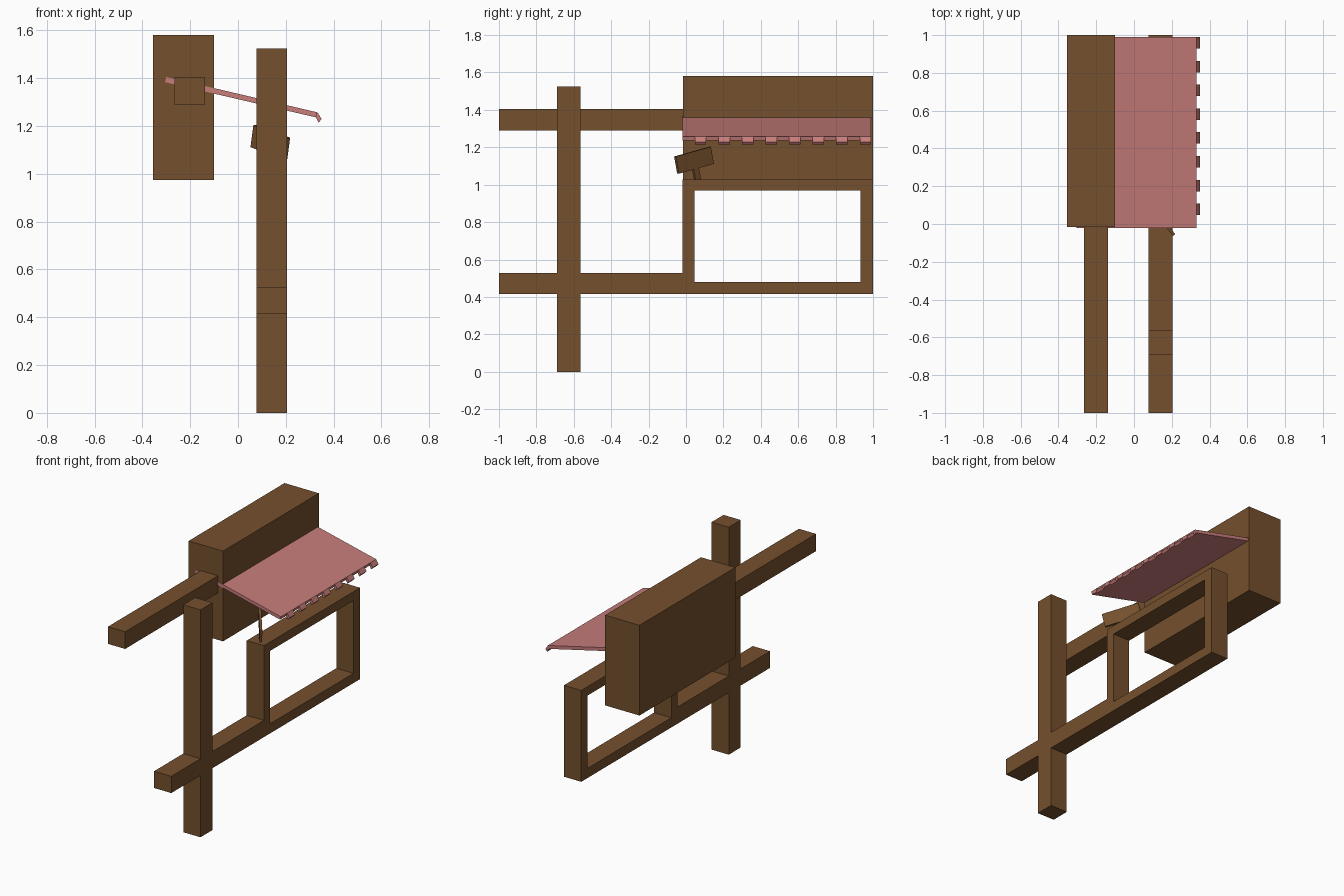
import bpy, bmesh, math
from mathutils import Matrix, Vector

if "Cube" in bpy.data.objects:
    bpy.data.objects.remove(bpy.data.objects["Cube"])


def material(name, rgb):
    m = bpy.data.materials.new(name)
    m.diffuse_color = (*rgb, 1)
    m.use_nodes = True
    m.node_tree.nodes["Principled BSDF"].inputs["Base Color"].default_value = m.diffuse_color
    return m


wood = material("brown_wood", (0.178, 0.08, 0.026))
cloth = material("pink_cloth", (0.57, 0.205, 0.195))


def finish(name, bm, mat):
    bmesh.ops.recalc_face_normals(bm, faces=bm.faces)
    me = bpy.data.meshes.new(name)
    bm.to_mesh(me)
    bm.free()
    me.materials.append(mat)
    ob = bpy.data.objects.new(name, me)
    bpy.context.collection.objects.link(ob)
    return ob


def box(name, x, y, z, mat=wood, matrix=None):
    """Box between the given (min, max) ranges, optionally transformed."""
    bm = bmesh.new()
    bmesh.ops.create_cube(bm, size=1)
    for v in bm.verts:
        v.co = Vector([(a + b) / 2 + c * (b - a) for (a, b), c in zip((x, y, z), v.co)])
    if matrix:
        bm.transform(matrix)
    return finish(name, bm, mat)


def extrude_y(name, profile, spans, mat):
    """Extrude an xz profile along y once for each (start, end) span."""
    bm = bmesh.new()
    for y0, y1 in spans:
        face = bm.faces.new([bm.verts.new((px, y0, pz)) for px, pz in profile])
        ext = bmesh.ops.extrude_face_region(bm, geom=[face])
        new = [e for e in ext["geom"] if isinstance(e, bmesh.types.BMVert)]
        bmesh.ops.translate(bm, verts=new, vec=(0, y1 - y0, 0))
    return finish(name, bm, mat)


# Back cabinet and its upper beam
box("cabinet", (-0.355, -0.10), (-0.016, 1.0), (0.975, 1.58))
box("upper_beam", (-0.265, -0.137), (-1.0, -0.016), (1.29, 1.405))

# Upright post crossing the lower beam
PX = (0.077, 0.205)
box("post", PX, (-0.69, -0.563), (0, 1.525))
box("lower_beam", PX, (-1.0, -0.018), (0.415, 0.527))

# Open rectangular counter frame
box("frame_bottom", PX, (-0.018, 1.0), (0.415, 0.48))
box("frame_top", PX, (-0.018, 1.0), (0.968, 1.028))
for name, y in (("frame_near_leg", (-0.018, 0.045)), ("frame_far_leg", (0.932, 1.0))):
    box(name, PX, y, (0.48, 0.968))

# Sloping awning with a row of hanging tabs
extrude_y("awning", [(-0.30, 1.405), (0.332, 1.257), (0.326, 1.236), (-0.305, 1.383)],
          [(-0.02, 0.99)], cloth)
extrude_y("awning_tabs", [(0.332, 1.257), (0.326, 1.236), (0.337, 1.214), (0.35, 1.229)],
          [(0.047 + 0.126 * k, 0.108 + 0.126 * k) for k in range(8)], cloth)

# Small tilted sign on a peg
tilt = (Matrix.Translation((0.135, 0.043, 1.131))
        @ Matrix.Rotation(math.radians(37), 4, 'Z')
        @ Matrix.Rotation(math.radians(12.6), 4, 'X'))
box("sign_board", (-0.008, 0.008), (-0.12, 0.12), (-0.047, 0.047), matrix=tilt)
box("sign_peg", (-0.007, 0.007), (-0.018, 0.018), (-0.12, -0.045), matrix=tilt)
